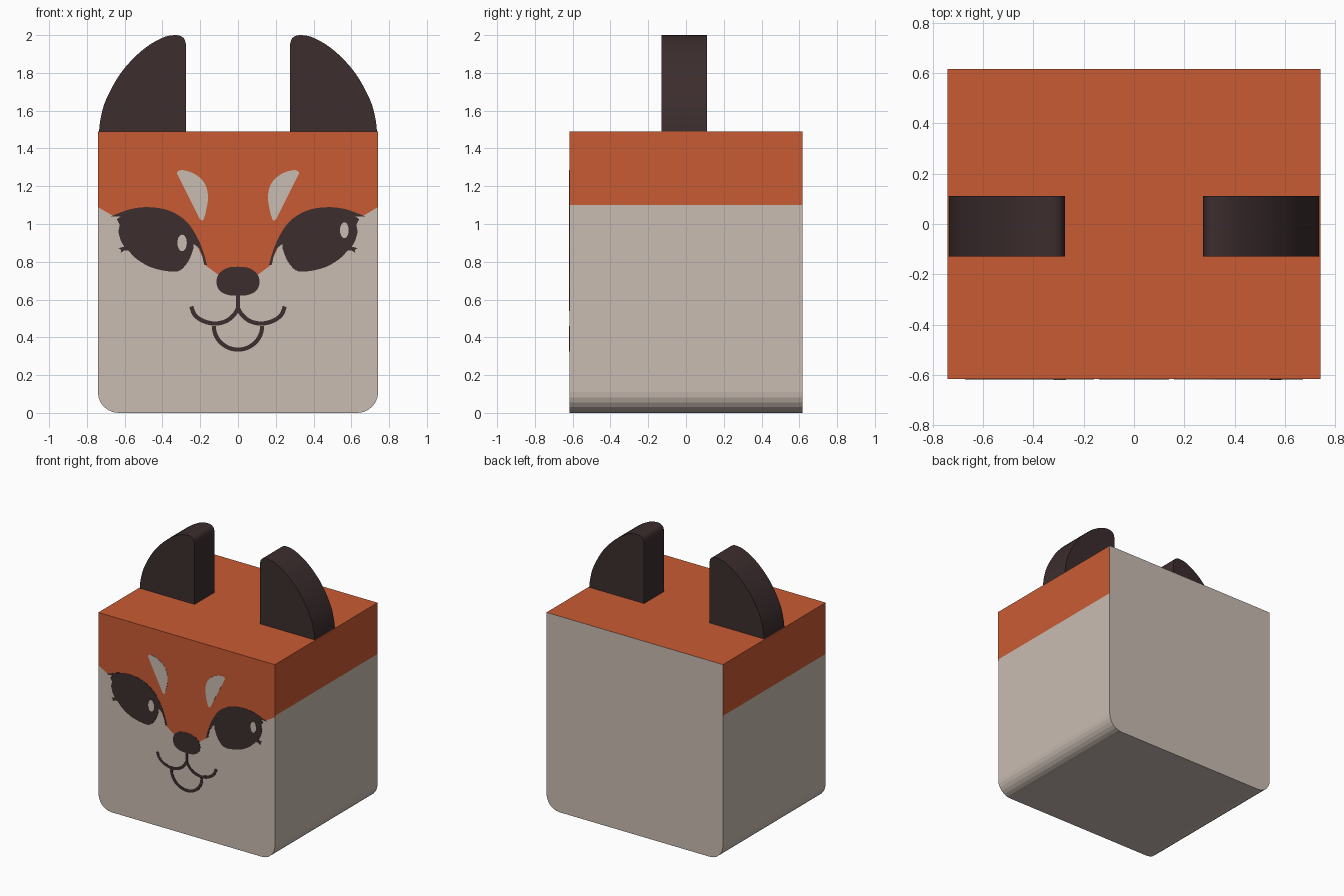
import bpy, bmesh, math
from mathutils import Vector

if "Cube" in bpy.data.objects:
    bpy.data.objects.remove(bpy.data.objects["Cube"])


def material(name, rgb):
    m = bpy.data.materials.new(name)
    m.diffuse_color = (*rgb, 1)
    m.use_nodes = True
    m.node_tree.nodes["Principled BSDF"].inputs["Base Color"].default_value = m.diffuse_color
    return m


ORANGE = material("rust orange", (0.584, 0.105, 0.033))
CREAM = material("warm cream", (0.584, 0.503, 0.445))
DARK = material("dark brown", (0.045, 0.026, 0.027))


def mirror(pts):
    return [(-x, z) for x, z in pts]


def spline(pts, steps=5):
    """Open Catmull-Rom curve through the points."""
    p = [Vector(q) for q in pts]
    p = [2 * p[0] - p[1]] + p + [2 * p[-1] - p[-2]]
    out = []
    for a, b, c, d in zip(p, p[1:], p[2:], p[3:]):
        for i in range(steps):
            t = i / steps
            out.append(0.5 * (2 * b + (c - a) * t + (2 * a - 5 * b + 4 * c - d) * t * t
                              + (3 * b - a - 3 * c + d) * t ** 3))
    return [tuple(v) for v in out] + [tuple(pts[-1])]


def ellipse(cx, cz, rx, rz, n=32):
    return [(cx + rx * math.cos(2 * math.pi * i / n), cz + rz * math.sin(2 * math.pi * i / n))
            for i in range(n)]


def ribbon(path, width):
    """Outline of a stroke that follows the path."""
    p = [Vector(q) for q in path]
    left, right = [], []
    for i, q in enumerate(p):
        t = (p[min(i + 1, len(p) - 1)] - p[max(i - 1, 0)]).normalized()
        n = Vector((-t.y, t.x)) * width / 2
        left.append(tuple(q + n))
        right.append(tuple(q - n))
    return left + right[::-1]


def prism(name, pts, y0, y1, mats, smooth=False):
    """Extrude an x-z outline from y0 to y1."""
    bm = bmesh.new()
    face = bm.faces.new([bm.verts.new((x, y0, z)) for x, z in pts])
    ext = bmesh.ops.extrude_face_region(bm, geom=[face], use_keep_orig=True)["geom"]
    bmesh.ops.translate(bm, vec=(0, y1 - y0, 0),
                        verts=[v for v in ext if isinstance(v, bmesh.types.BMVert)])
    bmesh.ops.recalc_face_normals(bm, faces=bm.faces)
    me = bpy.data.meshes.new(name)
    bm.to_mesh(me)
    bm.free()
    for m in mats:
        me.materials.append(m)
    if smooth:
        me.polygons.foreach_set("use_smooth", [True] * len(me.polygons))
        me.set_sharp_from_angle(angle=math.radians(35))
    ob = bpy.data.objects.new(name, me)
    bpy.context.collection.objects.link(ob)
    return ob


W, FRONT, TOP, BAND, R = 0.742, -0.616, 1.49, 1.10, 0.11


def plate(name, pts, layer, mat):
    return prism(name, pts, FRONT + 0.001, FRONT - 0.0015 * layer, [mat])


# Head block: rounded lower corners, orange top and upper side bands
corner = [(W - R + R * math.sin(a), R - R * math.cos(a))
          for a in [math.pi / 2 * i / 6 for i in range(7)]]
half = corner + [(W, BAND), (W, TOP)]
head = prism("head", half + mirror(half)[::-1], FRONT, -FRONT, [CREAM, ORANGE])
for f in head.data.polygons:
    f.material_index = int(abs(f.normal.y) < 0.5 and f.center.z > BAND)

# Ears
ear = [(0.274, 1.48)] + spline([(0.274, 1.945), (0.288, 1.985), (0.33, 2.0), (0.407, 1.983),
                                (0.513, 1.915), (0.62, 1.80), (0.698, 1.66), (0.727, 1.56),
                                (0.737, 1.48)], 4)
prism("ear_right", ear, -0.13, 0.112, [DARK], True)
prism("ear_left", mirror(ear), -0.13, 0.112, [DARK], True)

# Orange face mask
mask = [(W, TOP), (W, 1.09), (0.70, 1.065), (0.656, 1.04), (0.57, 1.05), (0.476, 1.06),
        (0.37, 1.045), (0.29, 0.99), (0.235, 0.92), (0.195, 0.84), (0.168, 0.778), (0.10, 0.728)]
plate("face_mask", mask + mirror(mask)[::-1], 1, ORANGE)

# Eyes with lashes, and brow tufts
eye = spline([(0.672, 1.041), (0.571, 1.078), (0.476, 1.089), (0.37, 1.073), (0.28, 1.02),
              (0.222, 0.941), (0.185, 0.856), (0.164, 0.782)])
eye += [(0.18, 0.785), (0.188, 0.83), (0.205, 0.872), (0.236, 0.895)]
eye += spline([(0.236, 0.87), (0.25, 0.83), (0.275, 0.785), (0.317, 0.75), (0.386, 0.752),
               (0.466, 0.773), (0.534, 0.813), (0.582, 0.86)])
eye += [(0.60, 0.86), (0.622, 0.848), (0.618, 0.862), (0.632, 0.872), (0.603, 0.88)]
eye += [(0.622, 0.915), (0.634, 0.96), (0.626, 0.995), (0.642, 1.025), (0.62, 1.04)]
tuft = spline([(0.318, 1.257), (0.322, 1.276), (0.29, 1.285), (0.228, 1.264), (0.177, 1.216),
               (0.159, 1.15), (0.167, 1.078), (0.184, 1.022), (0.202, 1.026)])
mouth = ribbon(spline([(0, 0.555), (0.022, 0.518), (0.065, 0.485), (0.125, 0.473),
                       (0.185, 0.487), (0.228, 0.518), (0.248, 0.563)]), 0.022)
for side, flip in (("right", lambda p: p), ("left", mirror)):
    plate("eye_" + side, flip(eye), 2, DARK)
    plate("brow_tuft_" + side, flip(tuft), 2, CREAM)
    plate("smile_" + side, flip(mouth), 1, DARK)

# Eye highlights, both shifted to the viewer's right
plate("highlight_left", ellipse(-0.296, 0.90, 0.025, 0.044, 20), 3, CREAM)
plate("highlight_right", ellipse(0.563, 0.967, 0.023, 0.042, 20), 3, CREAM)

# Nose, the line under it, and the lower lip
nose = spline([(0, 0.774), (0.055, 0.768), (0.1, 0.738), (0.114, 0.69), (0.095, 0.645),
               (0.05, 0.624), (0, 0.62)])
plate("nose", nose[:-1] + mirror(nose)[:0:-1], 2, DARK)
plate("nose_line", ribbon([(0, 0.63), (0, 0.54)], 0.02), 2, DARK)
lip = [(0.128 * math.cos(a), 0.46 + 0.125 * math.sin(a))
       for a in [math.pi * (1 + i / 24) for i in range(25)]]
plate("lower_lip", ribbon(lip, 0.022), 2, DARK)
